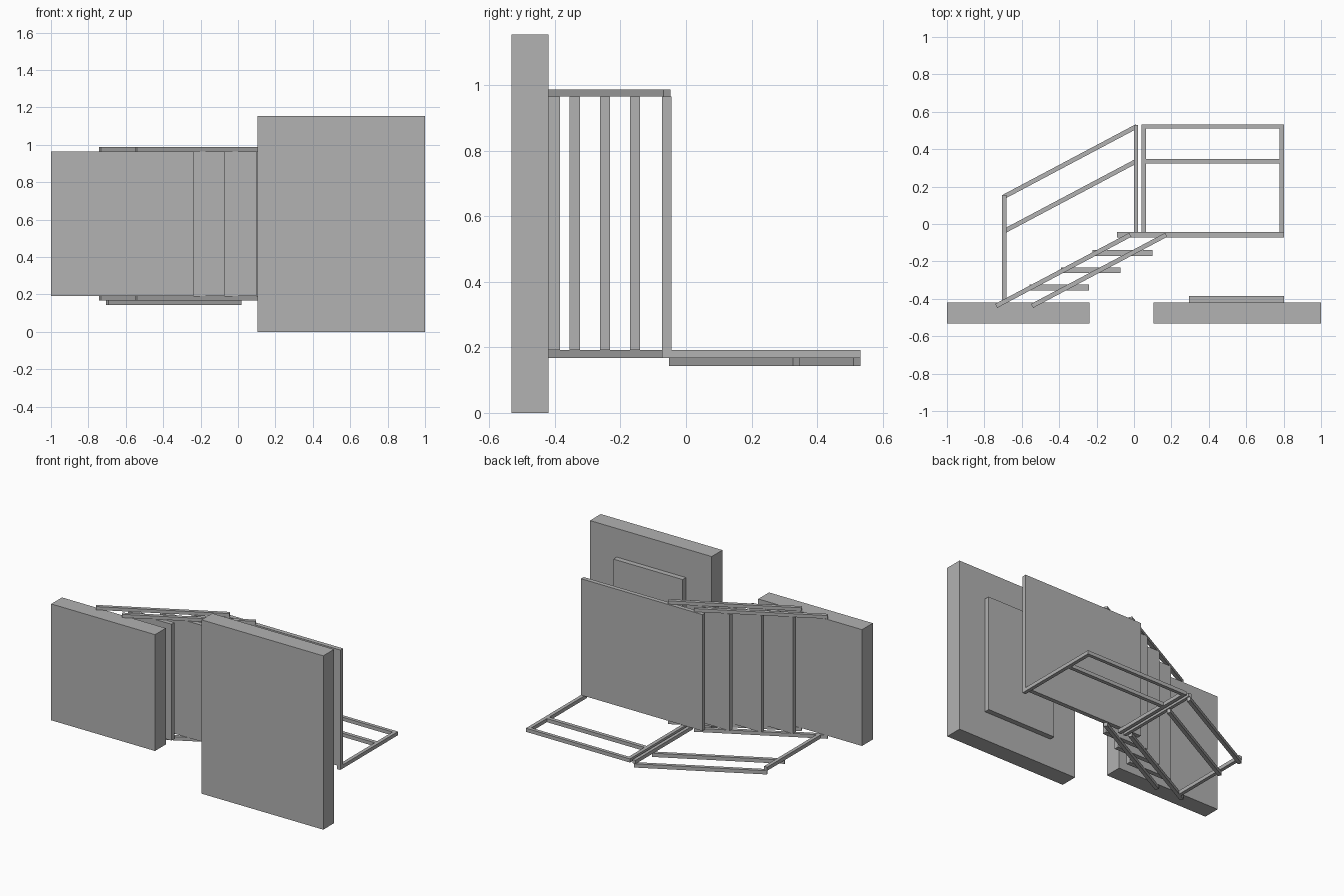
import bpy
import math

cube = bpy.data.objects.get("Cube")
if cube:
    bpy.data.objects.remove(cube, do_unlink=True)

# One plain grey for the whole structure
grey = bpy.data.materials.new("plain_grey")
grey.use_nodes = True
colour = (0.445, 0.445, 0.445, 1.0)
grey.diffuse_color = colour
grey.node_tree.nodes["Principled BSDF"].inputs["Base Color"].default_value = colour


def place(name, centre, size, angle=0.0):
    bpy.ops.mesh.primitive_cube_add(size=1, location=centre, rotation=(0, 0, angle))
    ob = bpy.context.object
    ob.name = name
    ob.scale = size
    bpy.ops.object.transform_apply(location=False, rotation=False, scale=True)
    ob.data.materials.append(grey)
    return ob


def box(name, xs, ys, zs):
    """Axis-aligned box given by its extents."""
    spans = (xs, ys, zs)
    place(name, [(a + b) / 2 for a, b in spans], [b - a for a, b in spans])


def bar(name, start, end, zs):
    """Square bar sloping in the xy plane between two centre points."""
    dx, dy = end[0] - start[0], end[1] - start[1]
    centre = ((start[0] + end[0]) / 2, (start[1] + end[1]) / 2, sum(zs) / 2)
    place(name, centre, (math.hypot(dx, dy), BAR, zs[1] - zs[0]), math.atan2(dy, dx))


BAR = 0.024
WIDTH = (0.192, 0.965)            # span of the treads
INNER = (0.168, 0.192)            # layer of stringers and posts
OUTER = (0.143, 0.168)            # layer of the sloping handrails
FAR = (0.965, 0.987)              # stringers on the other side
GROUND = (-0.533, -0.42)

# Foundation slabs and pad
box("lower_slab", (-1.0, -0.237), GROUND, WIDTH)
box("upper_slab", (0.105, 1.0), GROUND, (0, 1.155))
box("slab_pad", (0.295, 0.803), (-0.42, -0.385), WIDTH)

# Landing and treads
box("landing", (-0.09, 0.803), (-0.073, -0.044), WIDTH)
for i in range(3):
    x, y = -0.56 + 0.169 * i, -0.355 + 0.092 * i
    box(f"tread_{i + 1}", (x, x + 0.32), (y, y + 0.031), WIDTH)

# Paired stringers on both sides
RUN, RISE = 0.717, 0.38
for side, zs in (("near", INNER), ("far", FAR)):
    for part, x in (("front", -0.737), ("back", -0.545)):
        bar(f"{side}_{part}_stringer", (x, -0.438), (x + RUN, -0.438 + RISE), zs)

# Stair railing
box("stair_low_post", (-0.705, -0.682), (-0.42, 0.155), INNER)
box("stair_high_post", (0.0, 0.022), (-0.073, 0.53), INNER)
for name, y in (("stair_top_rail", 0.144), ("stair_mid_rail", -0.041)):
    bar(name, (-0.699, y), (0.014, y + 0.378), OUTER)

# Landing railing
for name, x in (("landing_inner_post", 0.039), ("landing_outer_post", 0.779)):
    box(name, (x, x + BAR), (-0.073, 0.51), INNER)
box("landing_top_rail", (0.039, 0.803), (0.51, 0.533), INNER)
box("landing_mid_rail", (0.063, 0.779), (0.323, 0.348), INNER)
